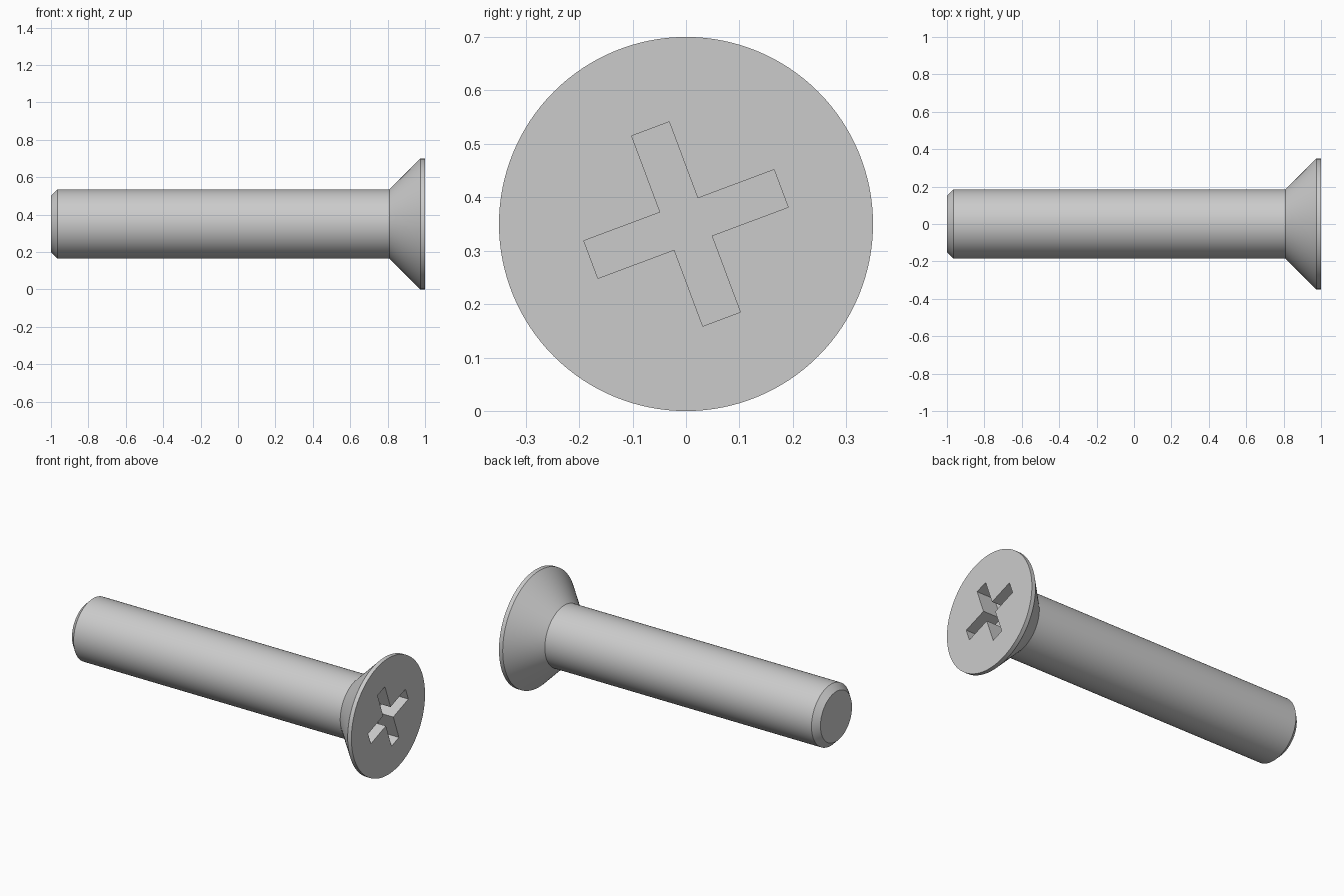
import bpy, bmesh
from math import radians
from mathutils import Matrix, Vector

SEGMENTS = 128
AXIS_Z = 0.35

cube = bpy.data.objects.get("Cube")
if cube:
    bpy.data.objects.remove(cube, do_unlink=True)

# Plain grey steel
steel = bpy.data.materials.new("grey_steel")
steel.use_nodes = True
steel.diffuse_color = (0.6, 0.6, 0.6, 1)
steel.node_tree.nodes["Principled BSDF"].inputs["Base Color"].default_value = (0.6, 0.6, 0.6, 1)


def add_object(name, bm):
    """Turn a bmesh into a steel object lying on the screw axis."""
    bmesh.ops.recalc_face_normals(bm, faces=bm.faces)
    mesh = bpy.data.meshes.new(name)
    bm.to_mesh(mesh)
    bm.free()
    mesh.materials.append(steel)
    obj = bpy.data.objects.new(name, mesh)
    obj.location.z = AXIS_Z
    bpy.context.collection.objects.link(obj)
    return obj


def lathe(name, profile):
    """Revolve (x, radius) points around the x axis."""
    bm = bmesh.new()
    verts = [bm.verts.new((x, 0, r)) for x, r in profile]
    edges = [bm.edges.new(pair) for pair in zip(verts, verts[1:])]
    bmesh.ops.spin(bm, geom=verts + edges, cent=(0, 0, 0), axis=(1, 0, 0),
                   angle=radians(360), steps=SEGMENTS, use_merge=True)
    bmesh.ops.remove_doubles(bm, verts=bm.verts, dist=0.0001)
    # Close both flat ends
    bmesh.ops.holes_fill(bm, edges=[e for e in bm.edges if e.is_boundary], sides=0)
    return add_object(name, bm)


def cross_prism(name, reach, half, x_floor, x_top, turn):
    """Plus-shaped prism along x, turned about its axis."""
    bm = bmesh.new()
    arm = [(reach, -half), (reach, half), (half, half)]
    verts = []
    for quarter in range(4):
        spin = Matrix.Rotation(radians(90 * quarter + turn), 3, 'X')
        verts += [bm.verts.new(spin @ Vector((x_floor, y, z))) for y, z in arm]
    face = bm.faces.new(verts)
    top = bmesh.ops.extrude_face_region(bm, geom=[face])["geom"]
    bmesh.ops.translate(bm, vec=(x_top - x_floor, 0, 0),
                        verts=[v for v in top if isinstance(v, bmesh.types.BMVert)])
    return add_object(name, bm)


# Chamfered shank, countersunk head and thin rim in one turned body
screw = lathe("countersunk_screw", [(-1, 0.15), (-0.965, 0.185), (0.81, 0.185),
                                    (0.975, 0.35), (1, 0.35)])

# Cross recess in the head
recess = cross_prism("recess_cutter", 0.19, 0.0375, 0.88, 1.1, 20.5)
recess.hide_render = True
cut = screw.modifiers.new("cross_recess", 'BOOLEAN')
cut.operation = 'DIFFERENCE'
cut.solver = 'EXACT'
cut.object = recess

bpy.ops.object.select_all(action='DESELECT')
screw.select_set(True)
bpy.context.view_layer.objects.active = screw
bpy.ops.object.modifier_apply(modifier=cut.name)
bpy.data.objects.remove(recess, do_unlink=True)

# Smooth barrel, crisp chamfer, rim and recess edges
bpy.ops.object.shade_smooth_by_angle(angle=radians(30))
